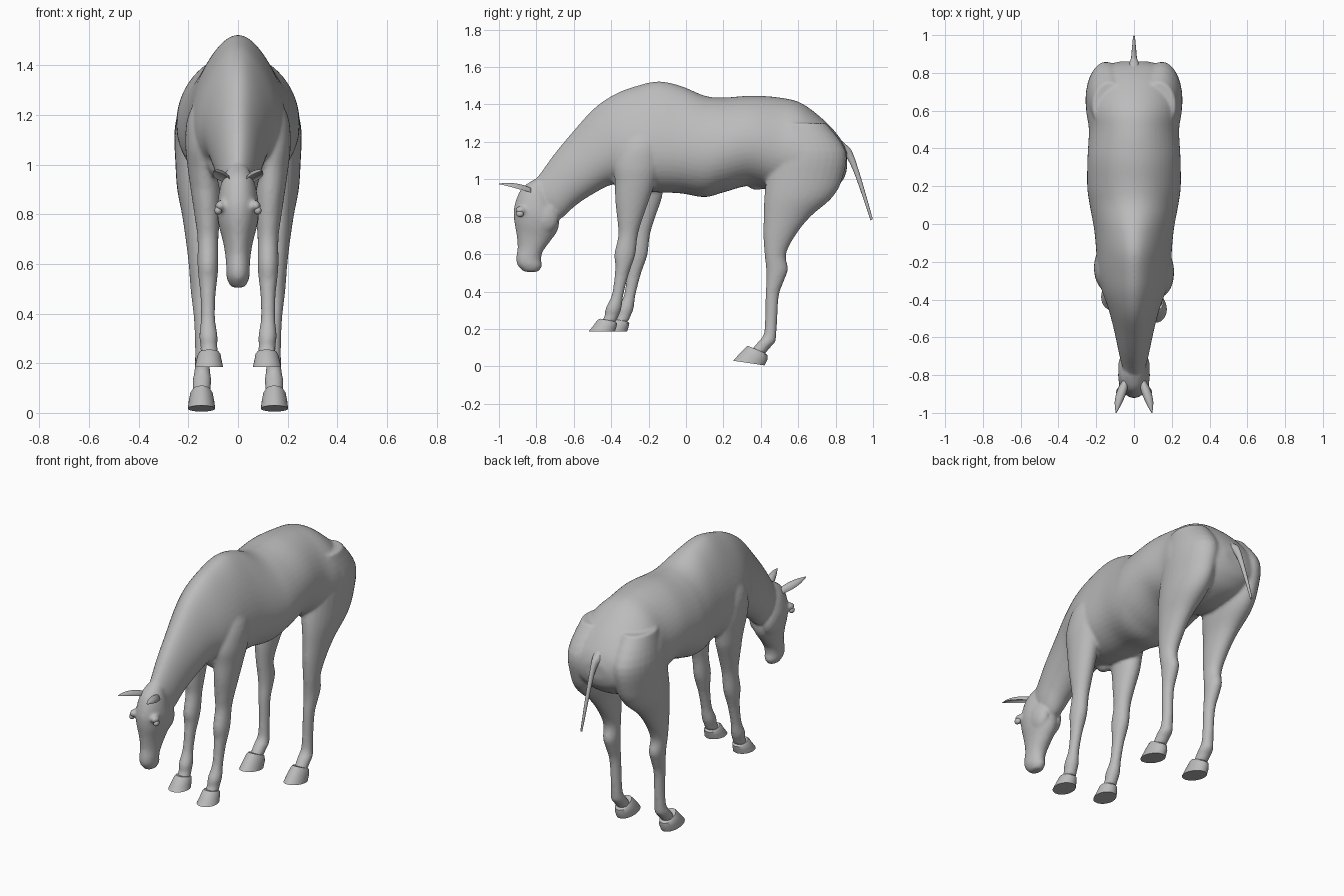
import bpy, bmesh, math
from mathutils import Matrix

coat = bpy.data.materials.new("grey coat")
coat.diffuse_color = (0.5, 0.5, 0.5, 1)


def catmull(p, steps):
    """Smoothly subdivide a list of equal-length tuples."""
    out = []
    for i in range(len(p) - 1):
        a, b, c, d = p[max(i - 1, 0)], p[i], p[i + 1], p[min(i + 2, len(p) - 1)]
        for s in range(steps):
            t = s / steps
            out.append([0.5 * (2 * q + (r - o) * t + (2 * o - 5 * q + 4 * r - u) * t * t
                               + (3 * q - o - 3 * r + u) * t ** 3)
                        for o, q, r, u in zip(a, b, c, d)])
    out.append(list(p[-1]))
    return out


def loft(bm, sections, side=1, shift=None, steps=4, n=28, cup=False):
    """Skin rings given as (y1, z1, y2, z2, x centre, half width, egg)."""
    rings = []
    for ya, za, yb, zb, xc, w, k in catmull(sections, steps):
        ring = []
        for i in range(n):
            t = 2 * math.pi * i / n
            c, s = math.cos(t), math.sin(t)
            u = -0.5 * s if cup and s < 0 else s
            y = (ya + yb) / 2 + (ya - yb) / 2 * u
            z = (za + zb) / 2 + (za - zb) / 2 * u
            x = side * (xc + w * c * (1 - k * s))
            ring.append(bm.verts.new((x, y + (shift(z) if shift else 0), z)))
        rings.append(ring)
    for r, q in zip(rings, rings[1:]):
        for i in range(n):
            j = (i + 1) % n
            bm.faces.new((r[i], r[j], q[j], q[i]))
    bm.faces.new(rings[0])
    bm.faces.new(rings[-1])


def ball(bm, loc, scale):
    m = Matrix.Translation(loc) @ Matrix.Diagonal((*scale, 1))
    bmesh.ops.create_uvsphere(bm, u_segments=20, v_segments=12, radius=1, matrix=m)


def finish(bm, name, angle=50, fuse=False):
    bmesh.ops.recalc_face_normals(bm, faces=bm.faces[:])
    me = bpy.data.meshes.new(name)
    bm.to_mesh(me)
    bm.free()
    ob = bpy.data.objects.new(name, me)
    bpy.context.collection.objects.link(ob)
    bpy.ops.object.select_all(action='DESELECT')
    ob.select_set(True)
    bpy.context.view_layer.objects.active = ob
    if fuse:
        r = ob.modifiers.new("fuse", 'REMESH')
        r.mode, r.voxel_size = 'VOXEL', 0.009
        s = ob.modifiers.new("soften", 'SMOOTH')
        s.factor, s.iterations = 0.5, 6
        bpy.ops.object.modifier_apply(modifier="fuse")
        bpy.ops.object.modifier_apply(modifier="soften")
    ob.data.materials.clear()
    ob.data.materials.append(coat)
    bpy.ops.object.shade_smooth_by_angle(angle=math.radians(angle))
    return ob


# Trunk and neck, rump to poll: top point, bottom point, half width, egg
trunk = [(y1, z1, y2, z2, 0, w, k) for y1, z1, y2, z2, w, k in [
    (.862, 1.14, .86, 1.05, .07, 0), (.83, 1.21, .835, .99, .165, 0),
    (.75, 1.305, .76, .93, .22, .05), (.62, 1.405, .62, .90, .252, .1),
    (.50, 1.437, .50, .92, .238, .1), (.35, 1.447, .35, .965, .245, .1),
    (.20, 1.437, .20, .93, .246, .12), (.10, 1.447, .10, .905, .232, .15),
    (-.03, 1.50, -.03, .925, .205, .25), (-.15, 1.523, -.15, .93, .192, .3),
    (-.27, 1.497, -.25, .94, .185, .32), (-.38, 1.455, -.33, .96, .165, .3),
    (-.49, 1.38, -.40, .97, .135, .28), (-.60, 1.26, -.50, .92, .108, .22),
    (-.70, 1.14, -.59, .86, .088, .15), (-.78, 1.03, -.67, .79, .07, .1),
    (-.83, .97, -.73, .80, .05, 0)]]

# Head, poll to muzzle: forehead point, jaw point, half width, egg
head = [(y1, z1, y2, z2, 0, w, k) for y1, z1, y2, z2, w, k in [
    (-.81, 1.0, -.75, .95, .045, 0), (-.88, .95, -.71, .88, .07, 0),
    (-.917, .86, -.68, .80, .084, 0), (-.92, .79, -.685, .73, .078, 0),
    (-.907, .71, -.725, .67, .06, .05), (-.90, .64, -.765, .615, .05, .1),
    (-.908, .58, -.775, .57, .047, 0), (-.90, .54, -.77, .535, .044, 0),
    (-.865, .505, -.79, .505, .026, 0)]]

# Legs, top to pastern: height, front y, back y, x centre, half width
fore = [(y1, z, y2, z, x, w, 0) for z, y1, y2, x, w in [
    (1.34, -.28, -.16, .095, .03), (1.2, -.35, -.12, .12, .08),
    (1.08, -.385, -.13, .135, .077), (.98, -.38, -.165, .132, .07),
    (.88, -.378, -.20, .128, .06), (.78, -.367, -.235, .123, .05),
    (.70, -.362, -.258, .121, .042), (.60, -.383, -.27, .121, .042),
    (.54, -.378, -.29, .121, .038), (.48, -.382, -.31, .121, .031),
    (.38, -.397, -.335, .121, .029), (.31, -.43, -.345, .119, .037),
    (.27, -.435, -.36, .117, .034), (.235, -.455, -.375, .116, .038)]]
hind = [(y1, z, y2, z, x, w, 0) for z, y1, y2, x, w in [
    (1.3, .50, .75, .13, .09), (1.15, .46, .855, .145, .11),
    (1.0, .43, .835, .152, .1), (.9, .418, .78, .157, .088),
    (.8, .415, .665, .160, .066), (.7, .413, .585, .158, .053),
    (.6, .42, .535, .156, .043), (.52, .428, .545, .152, .041),
    (.46, .43, .525, .15, .037), (.38, .425, .497, .147, .031),
    (.25, .423, .488, .144, .029), (.17, .415, .483, .144, .032),
    (.13, .385, .477, .145, .038), (.10, .36, .45, .146, .036),
    (.07, .34, .425, .147, .036)]]


def trail(z):
    """The left foreleg stands a little further back than the right one."""
    return .065 * min(1, max(0, (1.2 - z) / .3))


bm = bmesh.new()
loft(bm, trunk, n=48, steps=6)
loft(bm, head, n=36)
ball(bm, (0, .38, .965), (.03, .045, .022))
for side in (1, -1):
    loft(bm, fore, side, trail if side < 0 else None)
    loft(bm, hind, side)
    ball(bm, (side * .04, -.755, .795), (.044, .075, .085))   # cheek
    ball(bm, (side * .072, -.885, .835), (.02, .03, .022))    # brow
    ball(bm, (side * .07, -.335, 1.04), (.06, .07, .1))       # chest muscle
finish(bm, "body", 60, fuse=True)

# Hooves: coronet, wall and flat sole
fore_hoof = [(-.46, .255, -.375, .238, .116, .038, 0), (-.475, .246, -.368, .23, .116, .045, 0),
             (-.497, .215, -.372, .21, .117, .051, 0), (-.522, .185, -.38, .185, .117, .057, 0)]
hind_hoof = [(.33, .11, .425, .07, .147, .037, 0), (.317, .098, .435, .06, .147, .045, 0),
             (.285, .066, .435, .035, .147, .051, 0), (.252, .03, .42, .005, .147, .055, 0)]
for side, label in ((1, "right"), (-1, "left")):
    bm = bmesh.new()
    loft(bm, fore_hoof, side, trail if side < 0 else None, steps=1)
    finish(bm, label + "_fore_hoof", 40)
    bm = bmesh.new()
    loft(bm, hind_hoof, side, steps=1)
    finish(bm, label + "_hind_hoof", 40)

    # Cupped ear
    bm = bmesh.new()
    loft(bm, [(-.83, .955, -.83, .905, .045, .018, 0), (-.88, .972, -.88, .915, .062, .026, 0),
              (-.93, .98, -.93, .935, .078, .023, 0), (-.97, .98, -.97, .955, .088, .013, 0),
              (-1.0, .977, -1.0, .97, .095, .002, 0)], side, n=20, cup=True)
    finish(bm, label + "_ear", 60)

    # Eye
    bm = bmesh.new()
    ball(bm, (side * .08, -.888, .815), (.015, .02, .017))
    finish(bm, label + "_eye", 60)

# Tail
bm = bmesh.new()
loft(bm, [(.80, 1.235, .80, 1.12, 0, .045, 0), (.85, 1.19, .835, 1.12, 0, .03, 0),
          (.887, 1.15, .862, 1.11, 0, .017, 0), (.932, 1.02, .908, 1.01, 0, .012, 0),
          (.999, .787, .987, .78, 0, .005, 0)], n=16)
finish(bm, "tail", 60)
